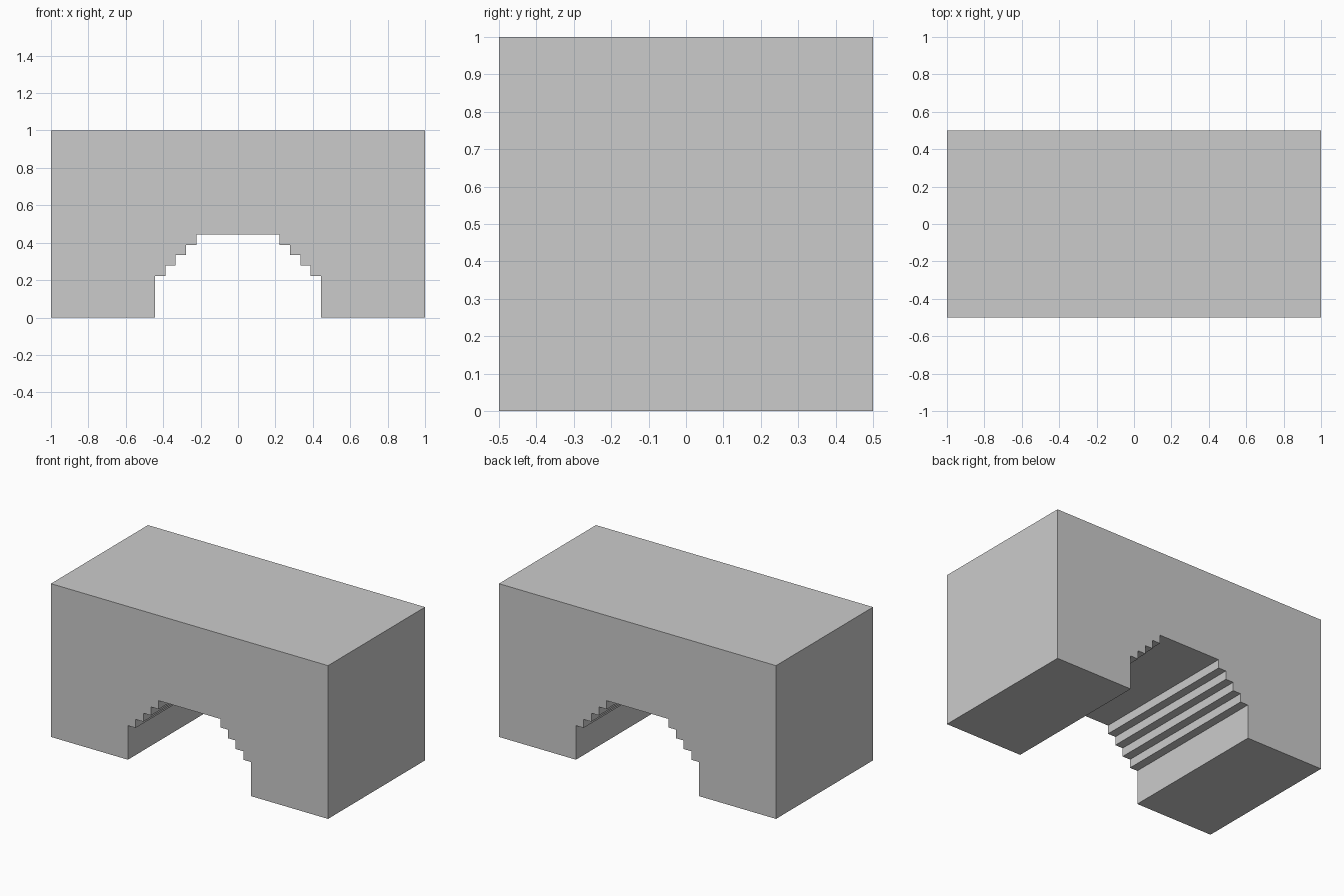
import bpy
import bmesh

cube = bpy.data.objects.get("Cube")
if cube:
    bpy.data.objects.remove(cube, do_unlink=True)

# Plain grey stone
stone = bpy.data.materials.new("grey_stone")
stone.use_nodes = True
color = (0.6, 0.6, 0.6, 1)
stone.diffuse_color = color
stone.node_tree.nodes["Principled BSDF"].inputs["Base Color"].default_value = color

# Half profile: outer wall, then the stepped arch opening
STEP = 1 / 18
half = [(1, 1), (1, 0), (8 * STEP, 0)]
for i in range(5):
    x, z = (8 - i) * STEP, (4 + i) * STEP
    half.append((x, z))
    if i < 4:
        half.append((x - STEP, z))
profile = half + [(-x, z) for x, z in reversed(half)]

# Extrude the mirrored profile through the depth
bm = bmesh.new()
face = bm.faces.new([bm.verts.new((x, -0.5, z)) for x, z in profile])
result = bmesh.ops.extrude_face_region(bm, geom=[face], use_keep_orig=True)
moved = [g for g in result["geom"] if isinstance(g, bmesh.types.BMVert)]
bmesh.ops.translate(bm, verts=moved, vec=(0, 1, 0))
bmesh.ops.recalc_face_normals(bm, faces=bm.faces[:])

mesh = bpy.data.meshes.new("stepped_arch_block")
bm.to_mesh(mesh)
bm.free()
mesh.materials.append(stone)
block = bpy.data.objects.new("stepped_arch_block", mesh)
bpy.context.collection.objects.link(block)
